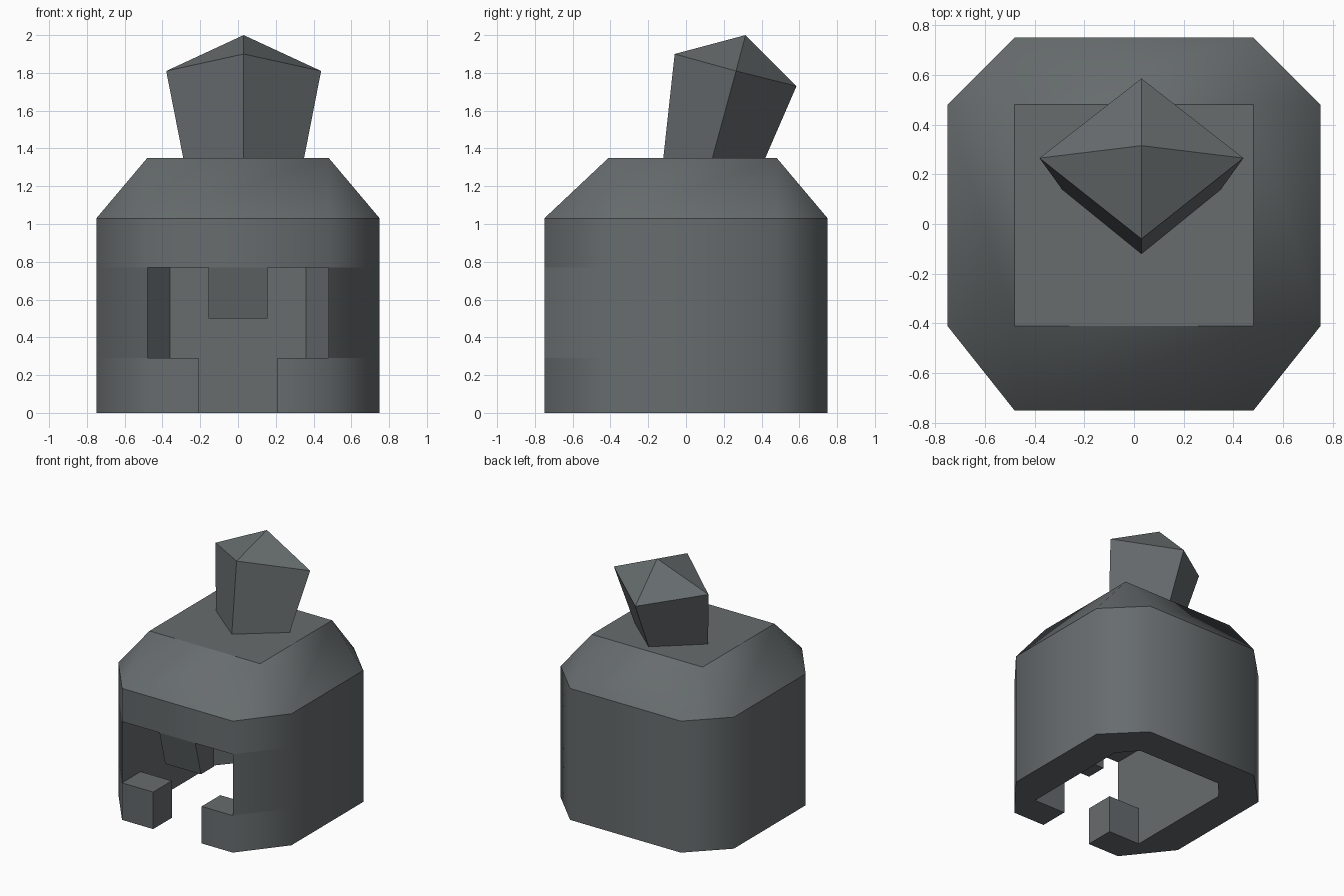
import bpy, bmesh

if "Cube" in bpy.data.objects:
    bpy.data.objects.remove(bpy.data.objects["Cube"])

steel = bpy.data.materials.new("dark steel grey")
steel.diffuse_color = (0.135, 0.15, 0.155, 1)
steel.use_nodes = True
steel.node_tree.nodes["Principled BSDF"].inputs["Base Color"].default_value = steel.diffuse_color


def finish(name, bm):
    bmesh.ops.remove_doubles(bm, verts=bm.verts, dist=0.001)
    bmesh.ops.recalc_face_normals(bm, faces=bm.faces)
    mesh = bpy.data.meshes.new(name)
    bm.to_mesh(mesh)
    bm.free()
    mesh.materials.append(steel)
    obj = bpy.data.objects.new(name, mesh)
    bpy.context.collection.objects.link(obj)
    return obj


def face(bm, pts):
    return bm.faces.new([bm.verts.new(p) for p in pts])


def flat(bm, plan, z):
    face(bm, [(x, y, z) for x, y in plan])


def walls(bm, path, *levels):
    """Upright walls along an open plan path, split at the given heights."""
    for z0, z1 in zip(levels, levels[1:]):
        for (ax, ay), (bx, by) in zip(path, path[1:]):
            face(bm, [(ax, ay, z0), (bx, by, z0), (bx, by, z1), (ax, ay, z1)])


def mirror(path):
    return [(-x, y) for x, y in path]


def frustum(name, lower, upper, apex=None):
    """Tapered block between two loops, with an optional pointed cap."""
    bm = bmesh.new()
    n = len(lower)
    face(bm, lower)
    for i in range(n):
        j = (i + 1) % n
        face(bm, [lower[i], lower[j], upper[j], upper[i]])
        if apex:
            face(bm, [upper[i], upper[j], apex])
    if not apex:
        face(bm, upper)
    return finish(name, bm)


# Helmet shell: half plans mirrored into full paths
CHEEK, BROW, EAVE, TOP = 0.29, 0.77, 1.03, 1.35
outer_half = [(0.48, -0.75), (0.75, -0.41), (0.75, 0.48), (0.48, 0.75)]
inner_half = [(0.48, -0.52), (0.48, 0.36), (0.36, 0.50)]
outer = outer_half + mirror(outer_half)[::-1]
inner = inner_half + mirror(inner_half)[::-1]
cheek = [(0.48, -0.52), (0.21, -0.52), (0.21, -0.75), (0.48, -0.75)]

bm = bmesh.new()
walls(bm, outer, 0, CHEEK, BROW, EAVE)
walls(bm, inner, 0, CHEEK, BROW, EAVE)
for c in (cheek, mirror(cheek)):          # cheek guards and opening sides
    walls(bm, c, 0, CHEEK)
    flat(bm, c, CHEEK)
    walls(bm, [c[0], c[3]], CHEEK, BROW)
for y in (-0.75, -0.52):                  # brow band above the opening
    walls(bm, [(-0.48, y), (0.48, y)], BROW, EAVE)
flat(bm, [(-0.48, -0.75), (0.48, -0.75), (0.48, -0.52), (-0.48, -0.52)], BROW)
flat(bm, inner, EAVE)                     # inside ceiling
flat(bm, outer + mirror(cheek)[::-1][1:] + inner[::-1] + cheek[1:3], 0)  # rim

# Sloping roof: eight-sided eave up to a rectangular top
crown = [(0.48, -0.41), (0.48, 0.48), (-0.48, 0.48), (-0.48, -0.41)]
flat(bm, crown, TOP)
for k in range(4):
    e = [(*outer[(2 * k + i) % 8], EAVE) for i in range(3)]
    t0, t1 = (*crown[k], TOP), (*crown[(k + 1) % 4], TOP)
    face(bm, [e[0], e[1], t0])
    face(bm, [e[1], e[2], t1, t0])

# Smooth only the outside corners; keep rims and inside corners sharp
bmesh.ops.remove_doubles(bm, verts=bm.verts, dist=0.001)
bmesh.ops.recalc_face_normals(bm, faces=bm.faces)
for f in bm.faces:
    f.smooth = True
for e in bm.edges:
    a, b = (v.co for v in e.verts)
    mid = (a + b) / 2
    e.smooth = (abs(a.z - b.z) > 0.01 and max(abs(mid.x), abs(mid.y)) > 0.55
                and e.calc_face_angle(3.0) < 0.96)
finish("helmet_shell", bm)

# Nose guard hanging from the brow, leaning inward
frustum("nose_guard",
        [(-0.155, -0.68, 0.5), (0.155, -0.68, 0.5), (0.155, -0.52, 0.5), (-0.155, -0.52, 0.5)],
        [(-0.155, -0.75, BROW), (0.155, -0.75, BROW), (0.155, -0.52, BROW), (-0.155, -0.52, BROW)])

# Plume: four-sided, flaring and leaning back, with a pointed cap
CX = 0.03
frustum("plume",
        [(CX, -0.12, TOP), (CX + 0.32, 0.14, TOP), (CX, 0.42, TOP), (CX - 0.32, 0.14, TOP)],
        [(CX, -0.06, 1.90), (CX + 0.41, 0.265, 1.81), (CX, 0.585, 1.73), (CX - 0.41, 0.265, 1.81)],
        apex=(CX, 0.315, 2.0))
